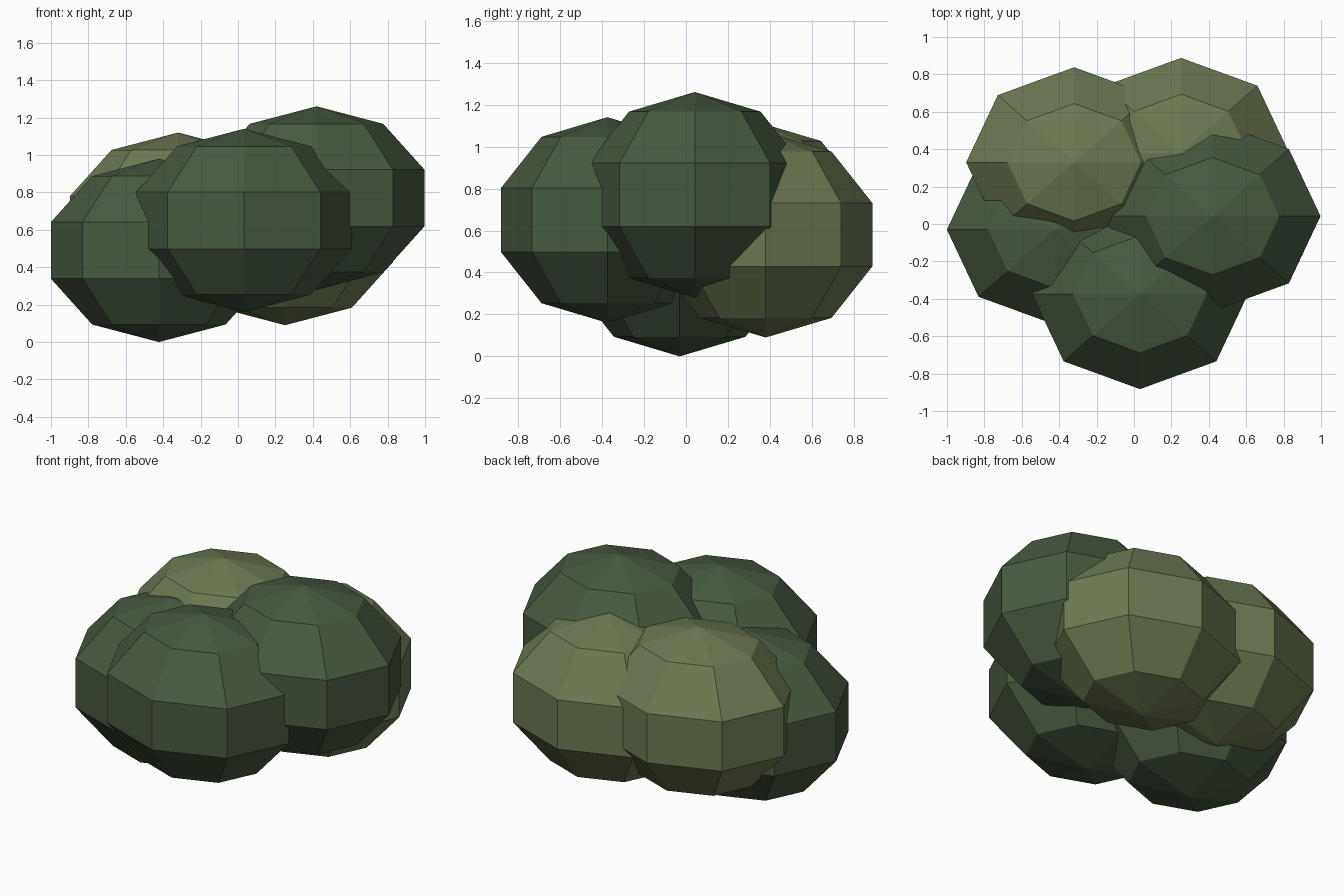
import bpy

if "Cube" in bpy.data.objects:
    bpy.data.objects.remove(bpy.data.objects["Cube"])

def material(name, rgb):
    m = bpy.data.materials.new(name)
    m.diffuse_color = (*rgb, 1.0)
    m.use_nodes = True
    m.node_tree.nodes["Principled BSDF"].inputs["Base Color"].default_value = m.diffuse_color
    return m

dark = material("dark_green", (0.065, 0.102, 0.053))
olive = material("olive_green", (0.148, 0.190, 0.085))

# Radii shared by every leaf clump
SIZE = (0.607, 0.534, 0.49)

# Bush: five overlapping low-poly leaf clumps
clumps = [
    ("left_clump", (-0.423, -0.03, 0.49), dark),
    ("front_clump", (0.032, -0.375, 0.65), dark),
    ("right_clump", (0.42, 0.042, 0.77), dark),
    ("back_left_clump", (-0.32, 0.33, 0.63), olive),
    ("back_right_clump", (0.252, 0.38, 0.58), olive),
]

for name, centre, mat in clumps:
    bpy.ops.mesh.primitive_uv_sphere_add(segments=8, ring_count=5, radius=1, location=centre)
    ob = bpy.context.object
    ob.name = name
    ob.scale = SIZE
    ob.data.materials.append(mat)
    bpy.ops.object.transform_apply(location=False, rotation=False, scale=True)
    bpy.ops.object.shade_flat()
